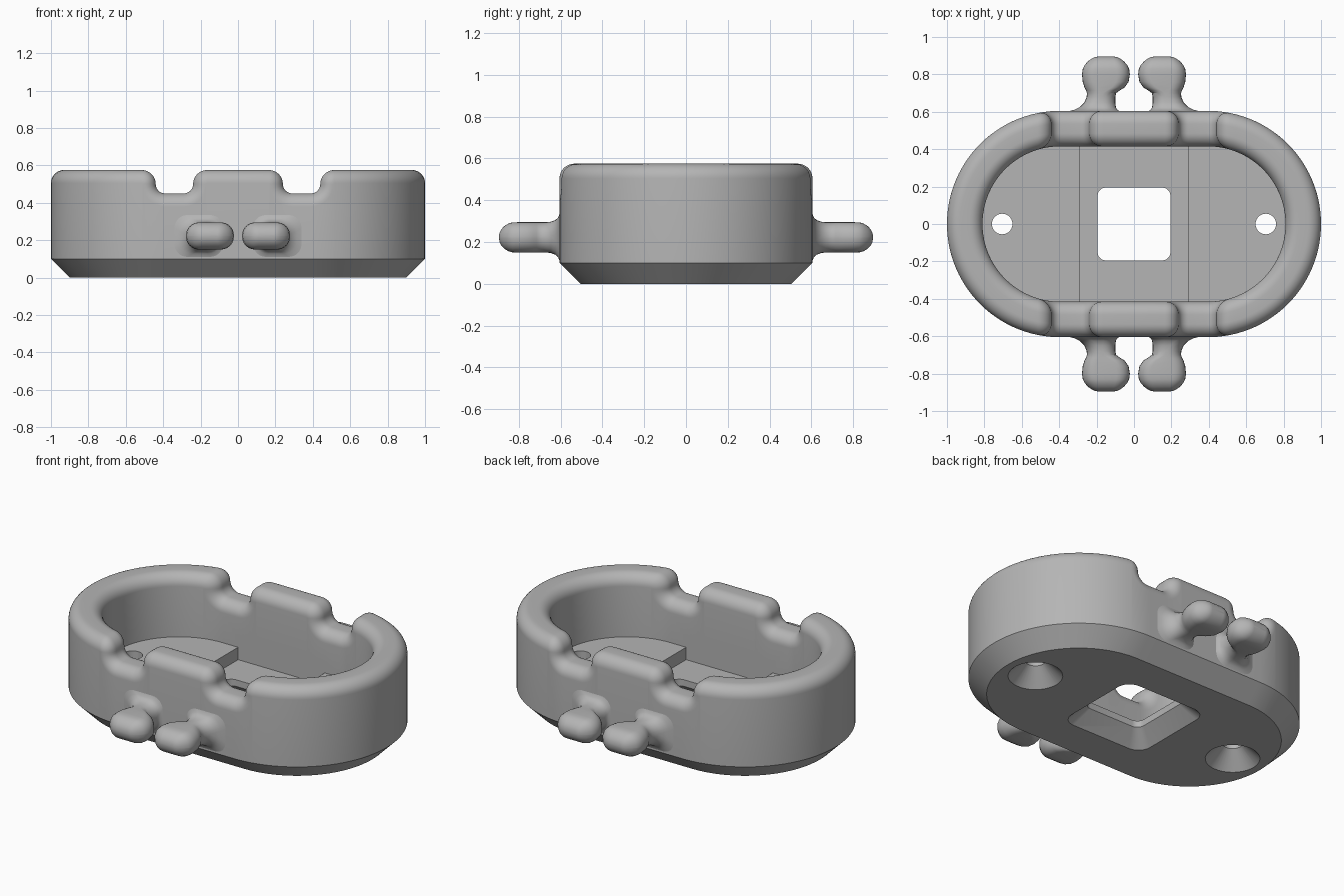
import bpy, bmesh, math

if "Cube" in bpy.data.objects:
    bpy.data.objects.remove(bpy.data.objects["Cube"])

CX, RO, RI = 0.395, 0.605, 0.415      # end-arc centre, outer and inner radius
TOP, EDGE, CONVEX, CONCAVE = 0.575, 0.07, 0.075, 0.05
FLOOR, TRENCH = 0.20, 0.125

grey = bpy.data.materials.new("grey plastic")
grey.diffuse_color = (0.46, 0.46, 0.46, 1)
grey.use_nodes = True
grey.node_tree.nodes["Principled BSDF"].inputs["Base Color"].default_value = grey.diffuse_color


def loft(name, rings):
    """Closed solid skinned through rings of equal length, capped at both ends."""
    bm = bmesh.new()
    vs = [[bm.verts.new(p) for p in ring] for ring in rings]
    n = len(rings[0])
    for a, b in zip(vs, vs[1:]):
        for i in range(n):
            j = (i + 1) % n
            bm.faces.new((a[i], a[j], b[j], b[i]))
    bm.faces.new(vs[0][::-1])
    bm.faces.new(vs[-1])
    bmesh.ops.recalc_face_normals(bm, faces=bm.faces)
    me = bpy.data.meshes.new(name)
    bm.to_mesh(me)
    bm.free()
    ob = bpy.data.objects.new(name, me)
    bpy.context.collection.objects.link(ob)
    me.materials.append(grey)
    return ob


def smooth(ob):
    bpy.ops.object.select_all(action='DESELECT')
    ob.select_set(True)
    bpy.context.view_layer.objects.active = ob
    bpy.ops.object.shade_smooth_by_angle(angle=math.radians(30))


def round_rect(cx, cy, hx, hy, r, steps=6):
    """Rounded rectangle outline as 2D points."""
    pts = []
    for q, (sx, sy) in enumerate(((1, 1), (-1, 1), (-1, -1), (1, -1))):
        for i in range(steps + 1):
            a = math.pi / 2 * (q + i / steps)
            pts.append((cx + sx * (hx - r) + r * math.cos(a),
                        cy + sy * (hy - r) + r * math.sin(a)))
    return pts


# Rim crest with its two notches: (x, z, normal x, normal z)
def bend(cx, r, a0, a1, sign, skip):
    out = []
    for i in range(skip, 9):
        a = math.radians(a0 + (a1 - a0) * i / 8)
        c, s = math.cos(a), math.sin(a)
        out.append((cx + r * c, TOP - CONVEX + r * s, sign * c, sign * s))
    return out


half = (bend(0.165, CONVEX, 90, 0, 1, 0) + bend(0.29, CONCAVE, 180, 270, -1, 1)
        + bend(0.39, CONCAVE, 270, 360, -1, 0) + bend(0.515, CONVEX, 180, 90, 1, 1))
crest = [(-x, z, -nx, nz) for x, z, nx, nz in reversed(half)] + half
X_END = crest[-1][0]

# Wall section: (radius, inset from the crest, fixed height or None)
arc = [(EDGE * (1 - math.cos(math.radians(a))), EDGE * (1 - math.sin(math.radians(a))))
       for a in range(0, 91, 10)]
section = ([(0.505, EDGE, 0.0), (RO, EDGE, 0.1)]
           + [(RO - d, o, None) for d, o in arc]
           + [(RI + d, o, None) for d, o in reversed(arc)]
           + [(RI, EDGE, FLOOR)])


def body_ring(R, off, fixed):
    ring = []
    for side in (-1, 1):
        # long side with notches, then the round end
        for x, z, nx, nz in crest:
            px = x - nx * off
            dx = max(0, abs(px) - CX)
            ring.append((-side * px, side * math.sqrt(R * R - dx * dx),
                         z - nz * off if fixed is None else fixed))
        a0 = math.asin((X_END - CX) / R)
        for i in range(1, 48):
            a = a0 + (math.pi - 2 * a0) * i / 48
            ring.append((-side * (CX + R * math.sin(a)), side * R * math.cos(a),
                         TOP - off if fixed is None else fixed))
    return ring


body = loft("tray_body", [body_ring(*s) for s in section])


def cut(cutter):
    cutter.hide_render = True
    m = body.modifiers.new("cut", 'BOOLEAN')
    m.operation, m.solver, m.object = 'DIFFERENCE', 'EXACT', cutter
    bpy.context.view_layer.objects.active = body
    bpy.ops.object.modifier_apply(modifier=m.name)
    bpy.data.objects.remove(cutter)


# Sunken middle of the floor
cut(loft("trench_cutter", [[(x, y, z) for x, y in
    ((-0.29, -RI), (0.29, -RI), (0.29, RI), (-0.29, RI))] for z in (TRENCH, 0.25)]))

# Square opening, flared underneath
cut(loft("opening_cutter", [[(x, y, z) for x, y in round_rect(0, 0, h, h, r)]
    for z, h, r in ((-0.02, 0.30, 0.09), (0.085, 0.195, 0.045), (0.3, 0.195, 0.045))]))

# Countersunk screw holes
for sx in (-1, 1):
    cut(loft("screw_cutter", [[(sx * 0.705 + r * math.cos(i * math.pi / 20),
                                r * math.sin(i * math.pi / 20), z) for i in range(40)]
        for z, r in ((-0.02, 0.17), (0.095, 0.055), (0.3, 0.055))]))
smooth(body)

# Bone-shaped prongs: (y, inner x, outer x, half height)
PRONG = [(0.58, 0.07, 0.36, 0.118), (0.605, 0.08, 0.34, 0.112), (0.612, 0.09, 0.315, 0.095),
         (0.625, 0.097, 0.29, 0.083), (0.65, 0.10, 0.265, 0.074), (0.68, 0.10, 0.253, 0.0725),
         (0.70, 0.095, 0.252, 0.0725), (0.715, 0.075, 0.257, 0.0725),
         (0.73, 0.05, 0.265, 0.0725), (0.76, 0.029, 0.274, 0.0725),
         (0.80, 0.022, 0.278, 0.0725), (0.83, 0.026, 0.274, 0.072), (0.85, 0.036, 0.264, 0.066),
         (0.87, 0.054, 0.246, 0.054), (0.885, 0.075, 0.225, 0.037),
         (0.892, 0.09, 0.21, 0.022), (0.895, 0.105, 0.195, 0.006)]
for sx, xn in ((-1, "left"), (1, "right")):
    for sy, yn in ((-1, "front"), (1, "back")):
        rings = [[(sx * x, sy * y, z) for x, z in
                  round_rect((x0 + x1) / 2, 0.2225, (x1 - x0) / 2, h, min(h, 0.07) * 0.98)]
                 for y, x0, x1, h in PRONG]
        smooth(loft(f"prong_{yn}_{xn}", rings))
